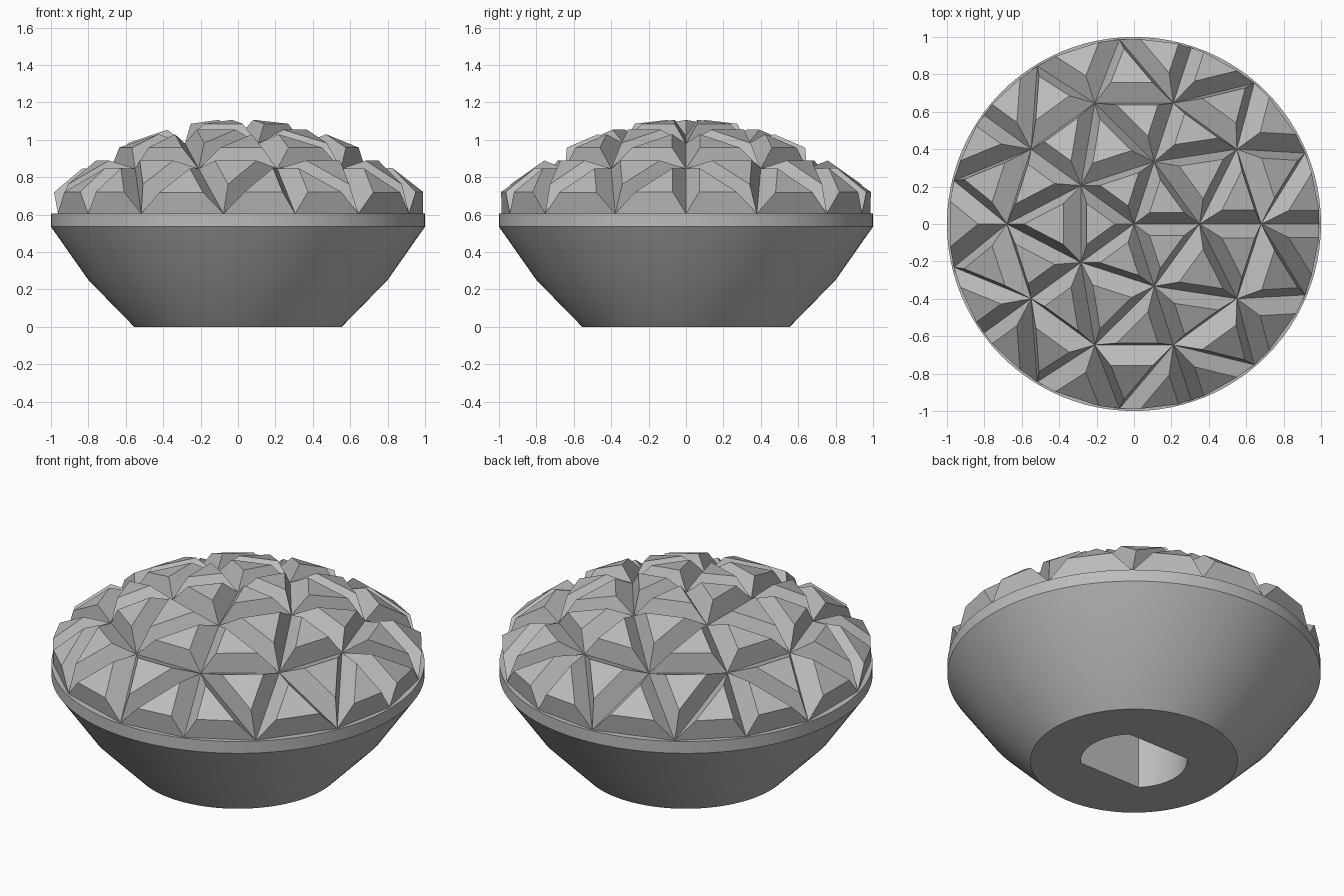
import bpy, bmesh
from math import cos, sin, radians, pi
from mathutils import Vector

cube = bpy.data.objects.get("Cube")
if cube:
    bpy.data.objects.remove(cube)

SEGMENTS = 96
RIM_Z = 0.605

grey = bpy.data.materials.new("mid grey")
grey.use_nodes = True
grey.diffuse_color = (0.5, 0.5, 0.5, 1)
shader = next(n for n in grey.node_tree.nodes if n.type == "BSDF_PRINCIPLED")
shader.inputs["Base Color"].default_value = grey.diffuse_color


def finish(bm, name):
    bmesh.ops.recalc_face_normals(bm, faces=bm.faces)
    mesh = bpy.data.meshes.new(name)
    bm.to_mesh(mesh)
    bm.free()
    mesh.materials.append(grey)
    obj = bpy.data.objects.new(name, mesh)
    bpy.context.collection.objects.link(obj)
    return obj


# Turned body with a double-flat shaft socket underneath
def socket(angle):
    return min(0.285, 0.2015 / max(abs(sin(angle)), 0.01))


def ring(bm, radius, z):
    verts = []
    for i in range(SEGMENTS):
        a = 2 * pi * i / SEGMENTS
        r = radius(a) if callable(radius) else radius
        verts.append(bm.verts.new((r * cos(a), r * sin(a), z)))
    return verts


profile = [(socket, 0.45), (socket, 0), (0.555, 0), (0.8, 0.25), (1, 0.535), (1, RIM_Z)]
bm = bmesh.new()
rings = [ring(bm, r, z) for r, z in profile]
for low, high in zip(rings, rings[1:]):
    for i in range(SEGMENTS):
        j = (i + 1) % SEGMENTS
        bm.faces.new((low[i], low[j], high[j], high[i]))
bm.faces.new(rings[0])
bm.faces.new(rings[-1])
body = finish(bm, "body")
bpy.context.view_layer.objects.active = body
body.select_set(True)
bpy.ops.object.shade_smooth_by_angle(angle=radians(25))

# Faceted dome: five-fold triangle grid, each triangle raised to a smaller top
RADII = [0, 0.35, 0.68, 0.99]
HEIGHTS = [1.02, 0.98, 0.845, RIM_Z]
ANGLES = [[0], [0], [0, 36], [0, 22.5, 49.5]]
TOP_SCALE = 0.53
TOP_HEIGHT = 0.1


def grid_point(n, i, sector):
    if n == 0:
        return Vector((0, 0, HEIGHTS[0]))
    a = radians(72 * (sector + i // n) + ANGLES[n][i % n])
    return Vector((RADII[n] * cos(a), RADII[n] * sin(a), HEIGHTS[n]))


def raised_tile(bm, corners):
    a, b, c = corners
    normal = (b - a).cross(c - a).normalized()
    if normal.z < 0:
        normal.negate()
    centre = (a + b + c) / 3
    base = [bm.verts.new(p) for p in corners]
    top = [bm.verts.new(centre + (p - centre) * TOP_SCALE + normal * TOP_HEIGHT)
           for p in corners]
    bm.faces.new(top)
    for i in range(3):
        j = (i + 1) % 3
        bm.faces.new((base[i], base[j], top[j], top[i]))


bm = bmesh.new()
for sector in range(5):
    for n in range(3):
        for i in range(n + 1):
            raised_tile(bm, [grid_point(n, i, sector), grid_point(n + 1, i, sector),
                             grid_point(n + 1, i + 1, sector)])
        for i in range(n):
            raised_tile(bm, [grid_point(n, i, sector), grid_point(n, i + 1, sector),
                             grid_point(n + 1, i + 1, sector)])
bmesh.ops.remove_doubles(bm, verts=bm.verts, dist=0.0005)
finish(bm, "faceted_dome")
